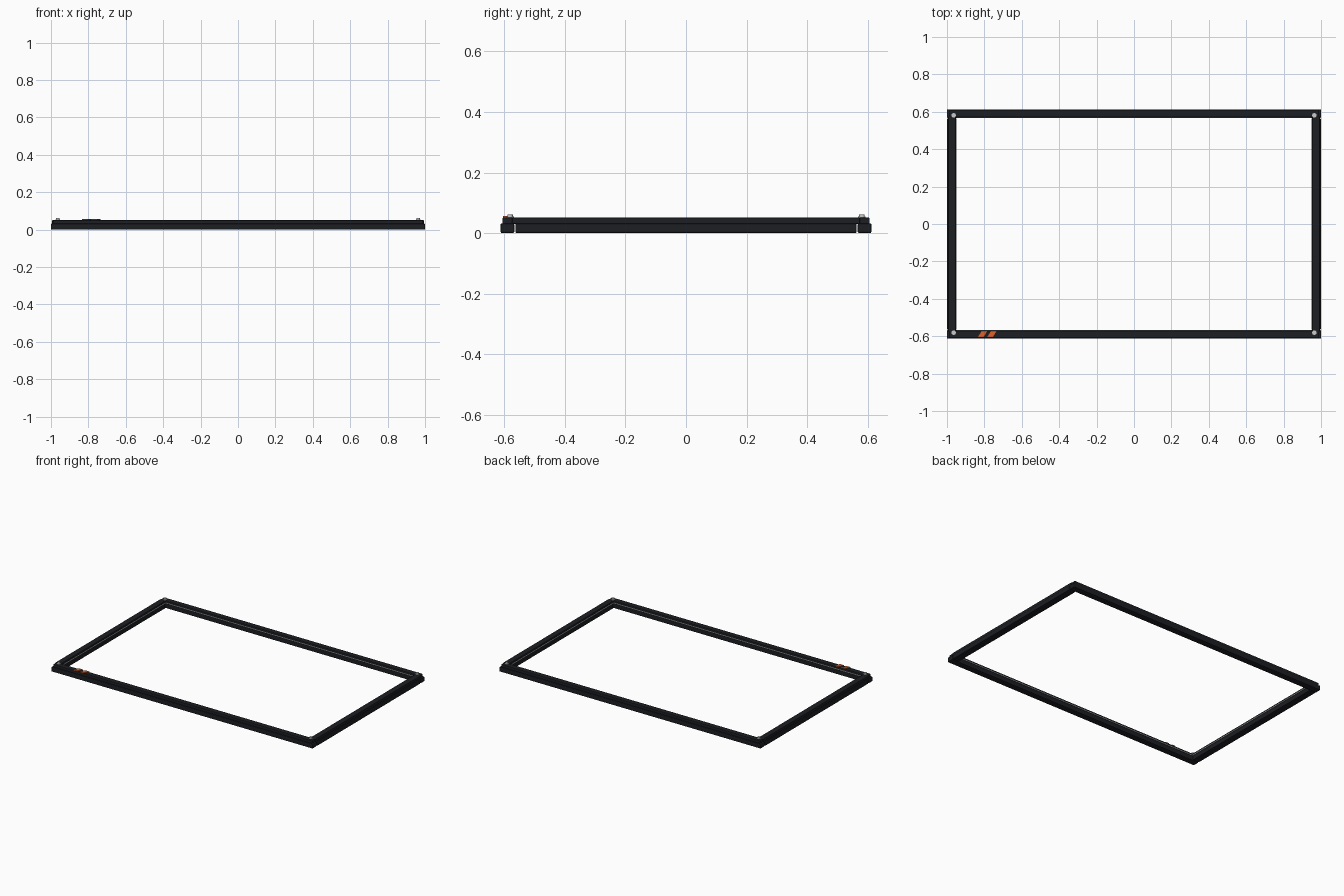
import bpy, bmesh
from math import pi
from mathutils import Matrix, Vector

if "Cube" in bpy.data.objects:
    bpy.data.objects.remove(bpy.data.objects["Cube"])


def material(name, color):
    m = bpy.data.materials.new(name)
    m.diffuse_color = (*color, 1)
    m.use_nodes = True
    m.node_tree.nodes["Principled BSDF"].inputs["Base Color"].default_value = m.diffuse_color
    return m


BLACK = material("black_coating", (0.012, 0.013, 0.016))
ORANGE = material("orange_paint", (0.75, 0.12, 0.02))
STEEL = material("steel", (0.55, 0.56, 0.58))


def finish(name, bm, mat, bevel=0.0):
    bmesh.ops.recalc_face_normals(bm, faces=bm.faces)
    me = bpy.data.meshes.new(name)
    bm.to_mesh(me)
    bm.free()
    ob = bpy.data.objects.new(name, me)
    bpy.context.collection.objects.link(ob)
    me.materials.append(mat)
    if bevel:
        b = ob.modifiers.new("bevel", "BEVEL")
        b.width, b.segments = bevel, 2
    return ob


def prism(name, pts, length, mat, place, bevel=0.0):
    """Extrude a (across, z) profile along local x, centred."""
    bm = bmesh.new()
    face = bm.faces.new([bm.verts.new((-length / 2, a, z)) for a, z in pts])
    ext = bmesh.ops.extrude_face_region(bm, geom=[face])["geom"]
    bmesh.ops.translate(bm, vec=(length, 0, 0),
                        verts=[v for v in ext if isinstance(v, bmesh.types.BMVert)])
    ob = finish(name, bm, mat, bevel)
    ob.matrix_world = place
    return ob


def box(across0, across1, z0, z1):
    return [(across0, z0), (across1, z0), (across1, z1), (across0, z1)]


# four rails: wide base and narrower top, local -y faces outward
for name, angle, edge, base_len, top_len, width in (
        ("front", 0, 0.613, 2.0, 1.98, 0.046),
        ("right", pi / 2, 1.0, 1.128, 1.15, 0.050),
        ("back", pi, 0.613, 2.0, 1.98, 0.046),
        ("left", -pi / 2, 1.0, 1.128, 1.15, 0.050)):
    place = Matrix.Rotation(angle, 4, "Z") @ Matrix.Translation((0, -edge, 0))
    prism(name + "_rail_base", box(0, width, 0, 0.032), base_len, BLACK, place, 0.005)
    prism(name + "_rail_top", box(0.006, width - 0.003, 0.030, 0.051), top_len,
          BLACK, place, 0.004)
    # thin bright trim along the inner edge
    inner_len = 2 * (0.95 if edge < 0.9 else 0.565)
    prism(name + "_inner_trim", box(width - 0.004, width, 0.034, 0.038), inner_len,
          STEEL, place)

# corner bolts
for i, (sx, sy) in enumerate(((-1, -1), (1, -1), (-1, 1), (1, 1))):
    for part, r, z0, z1, n in (("washer", 0.012, 0.048, 0.054, 24),
                               ("bolt", 0.009, 0.053, 0.062, 16)):
        bm = bmesh.new()
        bmesh.ops.create_cone(bm, cap_ends=True, segments=n, radius1=r, radius2=r,
                              depth=z1 - z0)
        ob = finish(f"corner_{part}_{i + 1}", bm, STEEL)
        ob.location = (sx * 0.964, sy * 0.581, (z0 + z1) / 2)

# two slanted stripes on the front rail
for i, x in enumerate((-0.835, -0.785)):
    bm = bmesh.new()
    outline = [(x, -0.605), (x + 0.03, -0.605), (x + 0.05, -0.573), (x + 0.02, -0.573)]
    face = bm.faces.new([bm.verts.new((a, b, 0.050)) for a, b in outline])
    ext = bmesh.ops.extrude_face_region(bm, geom=[face])["geom"]
    bmesh.ops.translate(bm, vec=Vector((0, 0, 0.006)),
                        verts=[v for v in ext if isinstance(v, bmesh.types.BMVert)])
    finish(f"orange_stripe_{i + 1}", bm, ORANGE)
